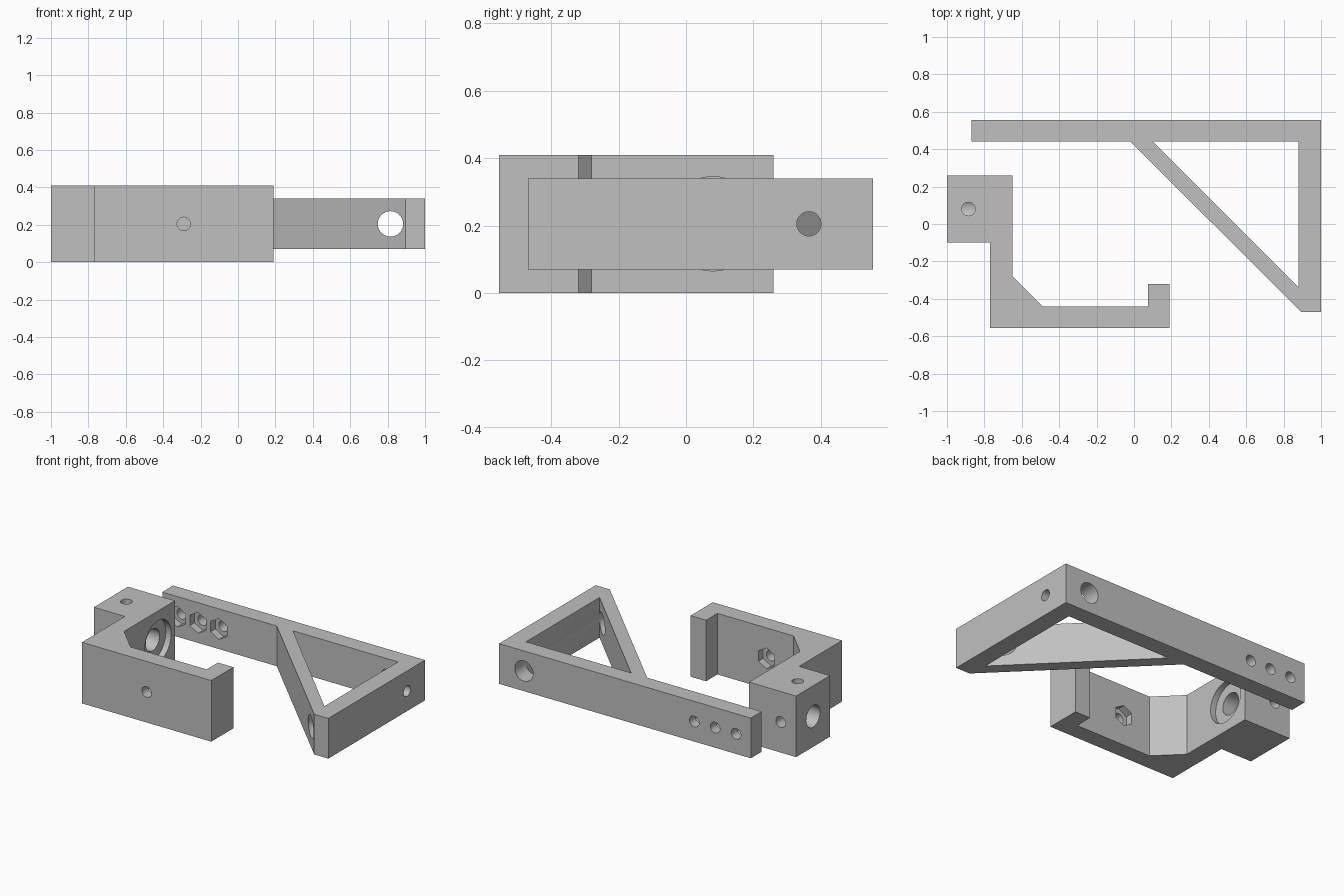
import bpy
import bmesh
import math

cube = bpy.data.objects.get("Cube")
if cube:
    bpy.data.objects.remove(cube, do_unlink=True)

grey = bpy.data.materials.new("plain grey")
grey.use_nodes = True
colour = (0.53, 0.53, 0.53, 1)
grey.diffuse_color = colour
grey.node_tree.nodes["Principled BSDF"].inputs["Base Color"].default_value = colour

MID = 0.205      # shared height of all the horizontal holes
SCREW = 0.036    # screw hole radius
NUT = 0.07       # hex nut pocket radius


def prism(name, outline, z0, z1):
    """Extrude a plan outline upward from z0 to z1."""
    bm = bmesh.new()
    face = bm.faces.new([bm.verts.new((x, y, z0)) for x, y in outline])
    top = bmesh.ops.extrude_face_region(bm, geom=[face])["geom"]
    verts = [v for v in top if isinstance(v, bmesh.types.BMVert)]
    bmesh.ops.translate(bm, verts=verts, vec=(0, 0, z1 - z0))
    bmesh.ops.recalc_face_normals(bm, faces=bm.faces)
    mesh = bpy.data.meshes.new(name)
    bm.to_mesh(mesh)
    bm.free()
    obj = bpy.data.objects.new(name, mesh)
    bpy.context.collection.objects.link(obj)
    mesh.materials.append(grey)
    return obj


def cut(body, cutter):
    """Subtract a cutter and remove it."""
    mod = body.modifiers.new("cut", 'BOOLEAN')
    mod.operation = 'DIFFERENCE'
    mod.solver = 'EXACT'
    mod.object = cutter
    cutter.hide_render = True
    bpy.ops.object.select_all(action='DESELECT')
    bpy.context.view_layer.objects.active = body
    body.select_set(True)
    bpy.ops.object.modifier_apply(modifier=mod.name)
    bpy.data.objects.remove(cutter, do_unlink=True)


def bore(body, axis, start, end, a, b, radius, sides=40):
    """Drill along an axis; a and b are the other two coordinates in order."""
    mid = (start + end) / 2
    place = {'x': (mid, a, b), 'y': (a, mid, b), 'z': (a, b, mid)}[axis]
    turn = {'x': (0, math.pi / 2, 0), 'y': (math.pi / 2, 0, 0), 'z': (0, 0, 0)}[axis]
    bpy.ops.mesh.primitive_cylinder_add(vertices=sides, radius=radius,
                                        depth=abs(end - start),
                                        location=place, rotation=turn)
    drill = bpy.context.object
    drill.data.materials.append(grey)
    cut(body, drill)


def finish(body):
    bpy.ops.object.select_all(action='DESELECT')
    bpy.context.view_layer.objects.active = body
    body.select_set(True)
    bpy.ops.object.shade_smooth_by_angle(angle=math.radians(25))


# Hooked clamp with a thick mounting block
clamp = prism("hooked_clamp", [
    (-1, 0.26), (-0.65, 0.26), (-0.65, -0.28), (-0.49, -0.44),
    (0.075, -0.44), (0.075, -0.32), (0.19, -0.32), (0.19, -0.555),
    (-0.77, -0.555), (-0.77, -0.10), (-1, -0.10)], 0, 0.41)
bore(clamp, 'x', -1.1, -0.6, 0.08, MID, 0.073)          # rod hole
bore(clamp, 'x', -0.69, -0.6, 0.08, MID, 0.14)          # round recess
bore(clamp, 'z', MID, 0.5, -0.885, 0.08, SCREW)         # top set screw
bore(clamp, 'y', 0.08, 0.35, -0.885, MID, SCREW)        # back set screw
bore(clamp, 'y', -0.65, -0.40, -0.29, MID, SCREW)       # jaw screw
bore(clamp, 'y', -0.49, -0.40, -0.29, MID, NUT, 6)      # jaw nut pocket
finish(clamp)

# Long arm with a triangular brace
arm = prism("braced_arm", [
    (-0.87, 0.555), (1, 0.555), (1, -0.47), (0.895, -0.47),
    (-0.02, 0.44), (-0.87, 0.44)], 0.07, 0.34)
cut(arm, prism("brace_opening", [(0.10, 0.44), (0.88, 0.44), (0.88, -0.34)], 0, 0.5))
bore(arm, 'y', -0.6, 0.7, 0.815, MID, 0.068)            # rod hole
bore(arm, 'x', 0.80, 1.1, 0.365, MID, SCREW)            # end set screw
for x in (-0.76, -0.605, -0.45):                        # screws with nut pockets
    bore(arm, 'y', 0.40, 0.65, x, MID, SCREW)
    bore(arm, 'y', 0.40, 0.49, x, MID, NUT, 6)
finish(arm)
